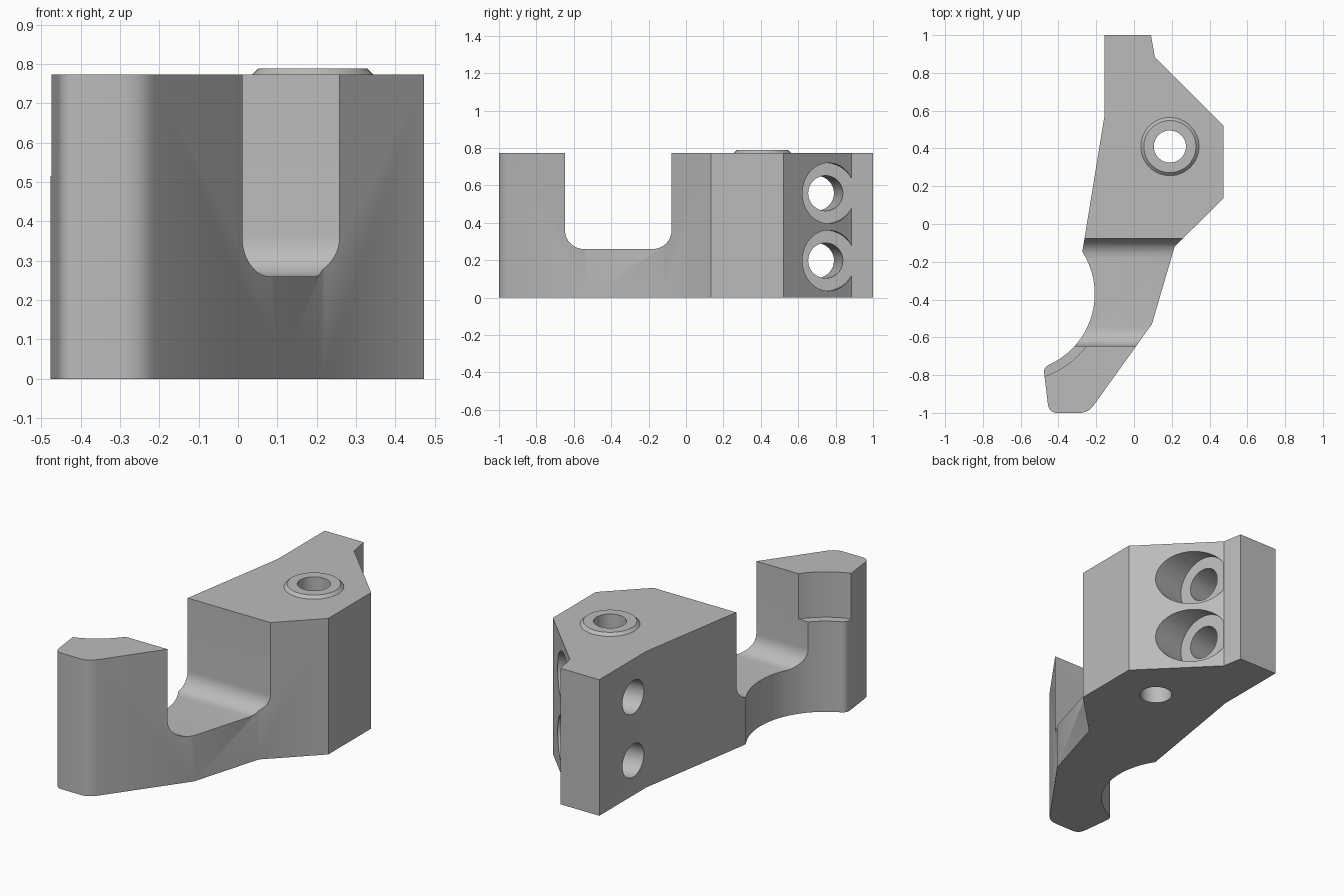
import bpy, bmesh, math
from mathutils import Vector

if "Cube" in bpy.data.objects:
    bpy.data.objects.remove(bpy.data.objects["Cube"])

TOP = 0.773

grey = bpy.data.materials.new("plain grey")
grey.diffuse_color = (0.5, 0.5, 0.5, 1)
grey.use_nodes = True
grey.node_tree.nodes["Principled BSDF"].inputs["Base Color"].default_value = grey.diffuse_color


def finish(bm, name):
    bmesh.ops.recalc_face_normals(bm, faces=bm.faces[:])
    me = bpy.data.meshes.new(name)
    bm.to_mesh(me)
    bm.free()
    ob = bpy.data.objects.new(name, me)
    bpy.context.collection.objects.link(ob)
    me.materials.append(grey)
    return ob


def prism(name, points, offset):
    """Extrude a closed outline along an offset vector."""
    bm = bmesh.new()
    face = bm.faces.new([bm.verts.new(p) for p in points])
    new = bmesh.ops.extrude_face_region(bm, geom=[face])["geom"]
    bmesh.ops.translate(bm, vec=offset, verts=[v for v in new if isinstance(v, bmesh.types.BMVert)])
    return finish(bm, name)


def rod(name, start, end, r1, r2=None, sides=64):
    """Cylinder or cone frustum between two points."""
    start, end = Vector(start), Vector(end)
    bm = bmesh.new()
    bmesh.ops.create_cone(bm, cap_ends=True, segments=sides, radius1=r1,
                          radius2=r1 if r2 is None else r2, depth=(end - start).length)
    ob = finish(bm, name)
    turn = (end - start).to_track_quat('Z', 'Y').to_matrix().to_4x4()
    turn.translation = (start + end) / 2
    ob.data.transform(turn)
    return ob


def combine(target, tool, operation):
    mod = target.modifiers.new("cut", 'BOOLEAN')
    mod.operation, mod.solver, mod.object = operation, 'EXACT', tool
    bpy.context.view_layer.objects.active = target
    bpy.ops.object.modifier_apply(modifier=mod.name)
    bpy.data.objects.remove(tool)


def rounded(points, n=8):
    """Outline from (x, y, corner setback), corners turned into curves."""
    out = []
    for i, (x, y, d) in enumerate(points):
        c = Vector((x, y))
        if not d:
            out.append(c)
            continue
        a = c + (Vector(points[i - 1][:2]) - c).normalized() * d
        b = c + (Vector(points[(i + 1) % len(points)][:2]) - c).normalized() * d
        for k in range(n + 1):
            t = k / n
            out.append(a * (1 - t) ** 2 + c * 2 * t * (1 - t) + b * t * t)
    return out


# body outline, with the concave arc on the left side
cx, cy, r = -0.62, -0.37, 0.412
arc = []
for k in range(33):
    a = math.radians(-65 + (31 + 65) * k / 32)
    arc.append((cx + r * math.cos(a), cy + r * math.sin(a), 0))
outline = [(-0.155, 1, 0), (0.09, 1, 0), (0.11, 0.885, 0), (0.473, 0.52, 0), (0.473, 0.135, 0),
           (0.215, -0.12, 0), (0.095, -0.53, 0), (-0.242, -1, 0.05), (-0.45, -1, 0.045),
           (-0.48, -0.758, 0.034)] + arc + [(-0.274, -0.15, 0.009), (-0.155, 0.58, 0)]
body = prism("bracket_body", [(p.x, p.y, 0) for p in rounded(outline)], (0, 0, TOP))

# open slot with filleted floor corners
slot = [Vector((-0.647, 1)), Vector((-0.077, 1))]
for fy, a0 in ((-0.177, 0), (-0.547, -90)):
    for k in range(13):
        a = math.radians(a0 - 90 * k / 12)
        slot.append(Vector((fy + 0.1 * math.cos(a), 0.36 + 0.1 * math.sin(a))))
combine(body, prism("slot_cutter", [(-1, p.x, p.y) for p in slot], (2, 0, 0)), 'DIFFERENCE')

# wider round relief in the top of the front tower
combine(body, rod("relief_cutter", (-0.622, -0.37, 0.515), (-0.622, -0.37, 1), 0.461, sides=128), 'DIFFERENCE')

# raised tapered boss with a vertical through hole
combine(body, rod("boss", (0.19, 0.41, TOP - 0.02), (0.19, 0.41, TOP), 0.154), 'UNION')
combine(body, rod("boss_top", (0.19, 0.41, TOP), (0.19, 0.41, 0.789), 0.154, 0.138), 'UNION')
combine(body, rod("hole_cutter", (0.19, 0.41, -0.1), (0.19, 0.41, 1), 0.085), 'DIFFERENCE')

# two counterbored bolt holes, square to the rear tab's right face
axis = Vector((0.115, 0.02, 0)).normalized()
for z in (0.558, 0.198):
    seat = Vector((0.135, 0.746, z))
    combine(body, rod("counterbore_cutter", seat, seat + axis * 0.7, 0.162), 'DIFFERENCE')
    combine(body, rod("bolt_cutter", seat - axis * 0.6, seat + axis * 0.1, 0.094), 'DIFFERENCE')

bpy.ops.object.select_all(action='DESELECT')
body.select_set(True)
bpy.context.view_layer.objects.active = body
bpy.ops.object.shade_smooth_by_angle(angle=math.radians(30))
